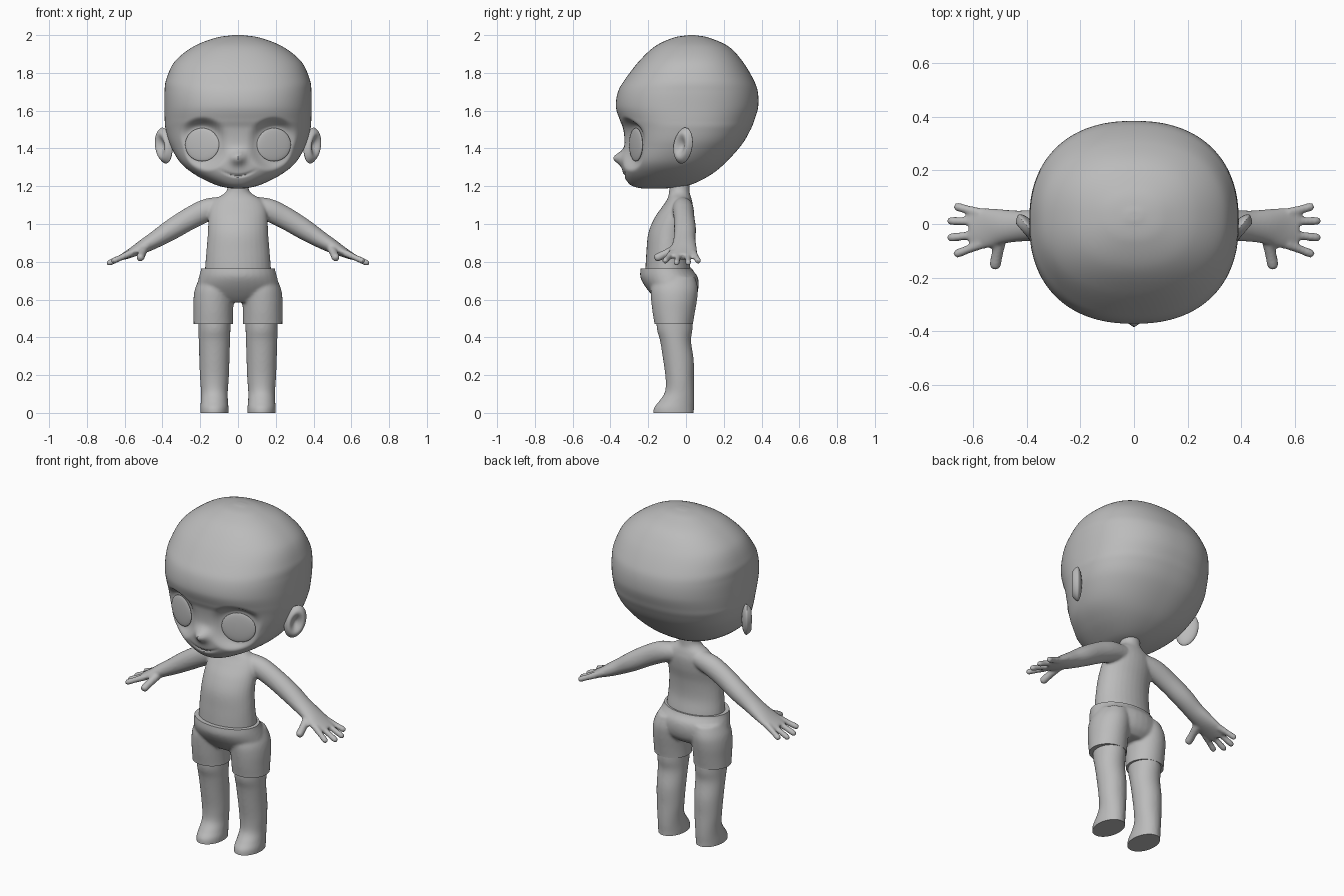
import bpy, bmesh, math
from math import sin, cos, pi, exp, hypot
from mathutils import Vector, Matrix

if "Cube" in bpy.data.objects:
    bpy.data.objects.remove(bpy.data.objects["Cube"])

grey = bpy.data.materials.new("plain grey")
grey.use_nodes = True
grey.diffuse_color = (0.5, 0.5, 0.5, 1)
grey.node_tree.nodes["Principled BSDF"].inputs["Base Color"].default_value = (0.5, 0.5, 0.5, 1)


def finish(bm, name):
    bmesh.ops.recalc_face_normals(bm, faces=bm.faces)
    mesh = bpy.data.meshes.new(name)
    bm.to_mesh(mesh)
    bm.free()
    mesh.materials.append(grey)
    mesh.shade_smooth()
    mesh.set_sharp_from_angle(angle=math.radians(50))
    obj = bpy.data.objects.new(name, mesh)
    bpy.context.collection.objects.link(obj)
    return obj


def dense(stations, steps):
    """Smooth in-between stations along a list of number tuples."""
    out, last = [], len(stations) - 1
    for i in range(last):
        a, b, c, d = (stations[min(max(i + k, 0), last)] for k in (-1, 0, 1, 2))
        for s in range(steps):
            t = s / steps
            out.append([q + 0.5 * t * (r - p + t * (2*p - 5*q + 4*r - s4 + t * (3*(q - r) + s4 - p)))
                        for p, q, r, s4 in zip(a, b, c, d)])
    return out + [list(stations[-1])]


def skin(bm, rings):
    """Bridge rings of points into a closed surface."""
    rings = [[bm.verts.new(p) for p in ring] for ring in rings]
    n = len(rings[0])
    for low, high in zip(rings, rings[1:]):
        for i in range(n):
            j = (i + 1) % n
            bm.faces.new((low[i], low[j], high[j], high[i]))
    bm.faces.new(rings[0][::-1])
    bm.faces.new(rings[-1])


def tube(bm, stations, side=1, axis=None, n=32):
    """Stations are x, y, z and two radii; rings lie flat unless an axis is given."""
    pts = dense(stations, 5)
    rings = []
    for i, (x, y, z, r1, r2) in enumerate(pts):
        u, v = Vector((1, 0, 0)), Vector((0, 1, 0))
        if axis:
            t = Vector(pts[min(i + 1, len(pts) - 1)][:3]) - Vector(pts[max(i - 1, 0)][:3])
            t.normalize()
            u = Vector(axis)
            u = (u - t * u.dot(t)).normalized()
            v = t.cross(u)
        ring = [Vector((x, y, z)) + u * r1 * cos(a) + v * r2 * sin(a)
                for a in (2 * pi * k / n for k in range(n))]
        rings.append([Vector((p.x * side, p.y, p.z)) for p in ring])
    skin(bm, rings)


def finger(bm, side, base, tip, r, axis):
    base, tip = Vector(base), Vector(tip)
    shape = ((0, 1.2), (0.5, 1), (0.88, 1), (0.97, 0.7), (1, 0.3))
    tube(bm, [(*base.lerp(tip, t), r * k, r * k) for t, k in shape], side, axis, 12)


def blend(bm, name, voxel, cuts):
    """Fuse overlapping volumes, soften, then trim flat: cuts are (height, keep direction)."""
    raw = finish(bm, name + "_raw")
    mod = raw.modifiers.new("fuse", 'REMESH')
    mod.mode, mod.voxel_size = 'VOXEL', voxel
    mod = raw.modifiers.new("soften", 'SMOOTH')
    mod.factor, mod.iterations = 0.5, 8
    deps = bpy.context.evaluated_depsgraph_get()
    mesh = bpy.data.meshes.new_from_object(raw.evaluated_get(deps))
    bm = bmesh.new()
    bm.from_mesh(mesh)
    bpy.data.objects.remove(raw)
    for z, up in cuts:
        geom = bm.verts[:] + bm.edges[:] + bm.faces[:]
        cut = bmesh.ops.bisect_plane(bm, geom=geom, plane_co=(0, 0, z), plane_no=(0, 0, -up), clear_outer=True)
        edges = [e for e in cut["geom_cut"] if isinstance(e, bmesh.types.BMEdge)]
        bmesh.ops.holes_fill(bm, edges=edges, sides=0)
    return finish(bm, name)


# Body: torso and neck, arms with hands, legs with feet
bm = bmesh.new()
tube(bm, [(0, -.095, .70, .175, .12), (0, -.095, .76, .175, .12), (0, -.1, .85, .168, .11),
          (0, -.092, .95, .16, .108), (0, -.068, 1.03, .157, .10), (0, -.045, 1.09, .15, .082),
          (0, -.035, 1.13, .125, .065), (0, -.035, 1.16, .075, .056), (0, -.035, 1.19, .056, .054),
          (0, -.035, 1.26, .056, .054)])
for side in (-1, 1):
    tube(bm, [(.07, -.02, 1.095, .05, .05), (.16, -.015, 1.075, .056, .06), (.25, -.01, 1.032, .055, .059),
              (.35, -.005, .972, .058, .055), (.43, -.008, .922, .058, .046), (.5, -.01, .882, .066, .037),
              (.56, -.016, .85, .076, .026), (.61, -.018, .826, .07, .018)], side, (0, 1, 0))
    for y, tip in ((.04, (.67, .067, .8)), (.008, (.695, .012, .788)),
                   (-.038, (.695, -.052, .788)), (-.075, (.67, -.115, .8))):
        finger(bm, side, (.57, y, .845), tip, .0165, (0, 1, 0))
    finger(bm, side, (.495, -.04, .875), (.52, -.167, .815), .022, (1, 0, 0))
    tube(bm, [(.125, -.06, .55, .085, .095), (.125, -.06, .45, .085, .095), (.125, -.055, .38, .083, .082),
              (.125, -.04, .28, .08, .081), (.125, -.033, .18, .076, .075), (.125, -.034, .11, .071, .078),
              (.125, -.05, .06, .072, .094), (.125, -.065, .02, .075, .107), (.125, -.065, -.05, .073, .107)], side)
blend(bm, "body", .007, [(0, 1)])

# Shorts: hips plus two short legs
bm = bmesh.new()
tube(bm, [(0, -.1, .83, .185, .13), (0, -.104, .765, .195, .136), (0, -.09, .72, .207, .152),
          (0, -.075, .67, .216, .142), (0, -.062, .62, .2, .115), (0, -.06, .585, .13, .08)])
for side in (-1, 1):
    tube(bm, [(.11, -.062, .72, .09, .11), (.122, -.062, .66, .105, .125), (.129, -.063, .6, .107, .122),
              (.131, -.065, .53, .105, .112), (.131, -.065, .46, .104, .101), (.131, -.065, .4, .104, .1)], side)
blend(bm, "shorts", .008, [(.765, -1), (.47, 1)])

# Head: rings of height, half width, front and back
profile = [(1.188, .02, -.22, -.12), (1.192, .06, -.255, -.07), (1.21, .125, -.298, .03), (1.26, .225, -.33, .13),
           (1.325, .305, -.338, .21), (1.42, .36, -.325, .295), (1.5, .383, -.332, .342),
           (1.55, .388, -.35, .362), (1.62, .39, -.371, .382), (1.7, .389, -.36, .38),
           (1.765, .38, -.323, .357), (1.86, .335, -.25, .3), (1.94, .235, -.165, .225),
           (1.985, .12, -.07, .125), (1.998, .04, 0, .06), (2.0, .005, .025, .035)]


def face_point(x, y, z):
    """Shape the eye sockets, nose and smile on the front of the head."""
    if y < -.1:
        gap = hypot(abs(x) - .19, z - 1.42)
        floor = -.257 + (abs(x) - .19) * .39
        w = min(max((.15 - gap) / .06, 0), 1)
        if y < floor:
            y += (floor - y) * w * w * (3 - 2 * w)
        y -= .05 * exp(-(x / .036) ** 2 - ((z - 1.35) / .034) ** 2)
        if abs(x) < .1:
            curve = 1.255 + .03 * (x / .09) ** 2
            y += .01 * exp(-((z - curve) / .006) ** 2) * (1 - (x / .1) ** 2)
    return x, y, z


def superellipse(c):
    return math.copysign(abs(c) ** (2 / 2.3), c)


bm = bmesh.new()
rings = []
for z, w, front, back in dense(profile, 9):
    mid, half = (front + back) / 2, (back - front) / 2
    rings.append([face_point(w * superellipse(cos(a)), mid + half * superellipse(sin(a)), z)
                  for a in (2 * pi * k / 144 for k in range(144))])
skin(bm, rings)
finish(bm, "head")


def mirrored(bm, name, matrix):
    bm.transform(matrix)
    finish(bm, name).modifiers.new("mirror", 'MIRROR')


# Eyes: shallow discs turned outward
bm = bmesh.new()
bmesh.ops.create_uvsphere(bm, u_segments=40, v_segments=20, radius=1)
mirrored(bm, "eyes", Matrix.Translation((.19, -.265, 1.42)) @ Matrix.Rotation(math.radians(21), 4, 'Z')
         @ Matrix.Diagonal((.096, .012, .088, 1)))

# Ears: ovals hollowed on the forward side
bm = bmesh.new()
bmesh.ops.create_uvsphere(bm, u_segments=40, v_segments=24, radius=1)
for v in bm.verts:
    if v.co.y < 0:
        v.co.y = -sin(pi * min(hypot(v.co.x, v.co.z), 1) ** 1.6)
mirrored(bm, "ears", Matrix.Translation((.392, -.015, 1.415)) @ Matrix.Rotation(math.radians(50), 4, 'Z')
         @ Matrix.Rotation(math.radians(14), 4, 'Y') @ Matrix.Diagonal((.06, .026, .097, 1)))
